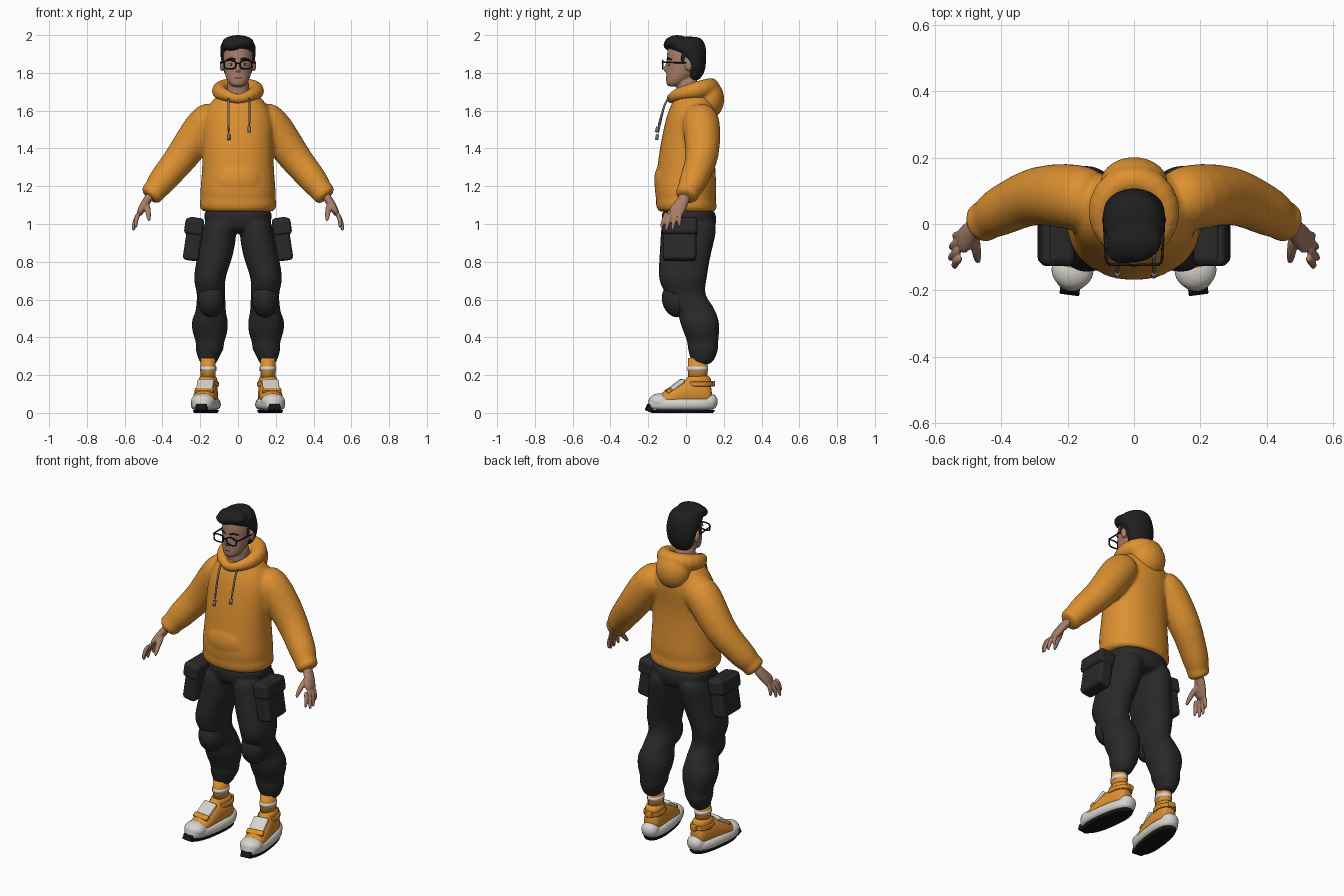
import bpy, bmesh, math
from mathutils import Matrix, Vector

cube = bpy.data.objects.get("Cube")
if cube:
    bpy.data.objects.remove(cube, do_unlink=True)


def material(name, r, g, b):
    mat = bpy.data.materials.new(name)
    mat.use_nodes = True
    mat.diffuse_color = (r, g, b, 1)
    bsdf = mat.node_tree.nodes["Principled BSDF"]
    bsdf.inputs["Base Color"].default_value = (r, g, b, 1)
    bsdf.inputs["Roughness"].default_value = .8
    return mat


ORANGE = material("orange cloth", .72, .28, .03)
CLOTH = material("black cloth", .022, .022, .023)
HAIR = material("dark hair", .014, .014, .015)
SKIN = material("skin", .40, .21, .145)
LIP = material("lip", .27, .11, .085)
WHITE = material("off white", .68, .65, .61)
RUBBER = material("black rubber", .008, .008, .008)
CORD = material("grey cord", .2, .19, .18)


def bridge(bm, rings, closed=False):
    """Skin a list of vertex rings with quads and cap the open ends."""
    pairs = list(zip(rings, rings[1:]))
    if closed:
        pairs.append((rings[-1], rings[0]))
    for low, high in pairs:
        for i in range(len(low)):
            j = (i + 1) % len(low)
            bm.faces.new((low[i], low[j], high[j], high[i]))
    if not closed:
        bm.faces.new(rings[0][::-1])
        bm.faces.new(rings[-1])


def stack(bm, rows, axis="z", power=2.0, sides=20):
    """Loft of ovals: (position, centre u, centre v, radius u, radius v)."""
    rings = []
    for pos, cu, cv, ru, rv in rows:
        ring = []
        for i in range(sides):
            a = math.tau * i / sides
            c, s = math.cos(a), math.sin(a)
            u = cu + ru * math.copysign(abs(c) ** (2 / power), c)
            v = cv + rv * math.copysign(abs(s) ** (2 / power), s)
            ring.append(bm.verts.new((u, v, pos) if axis == "z" else (u, pos, v)))
        rings.append(ring)
    bridge(bm, rings)


def tube(bm, points, radii, ref="Y", closed=False, sides=10):
    """Tube along points; radii holds one radius or a pair per point."""
    points = [Vector(p) for p in points]
    up = Vector((0, 1, 0)) if ref == "Y" else Vector((0, 0, 1))
    n, rings = len(points), []
    for k, p in enumerate(points):
        after = points[(k + 1) % n] if closed else points[min(k + 1, n - 1)]
        before = points[k - 1] if closed else points[max(k - 1, 0)]
        t = (after - before).normalized()
        a = t.cross(up).normalized()
        b = t.cross(a)
        r = radii[k] if isinstance(radii, (list, tuple)) else radii
        ra, rb = r if isinstance(r, tuple) else (r, r)
        angles = [math.tau * i / sides for i in range(sides)]
        rings.append([bm.verts.new(p + a * ra * math.cos(w) + b * rb * math.sin(w)) for w in angles])
    bridge(bm, rings, closed)


def placed(centre, size, tilt=0, axis="X"):
    return Matrix.Translation(centre) @ Matrix.Rotation(tilt, 4, axis) @ Matrix.Diagonal((*size, 1))


def ball(bm, centre, size, tilt=0, axis="X"):
    bmesh.ops.create_uvsphere(bm, u_segments=20, v_segments=12, radius=1, matrix=placed(centre, size, tilt, axis))


def box(bm, centre, size, tilt=0, axis="X"):
    bmesh.ops.create_cube(bm, size=1, matrix=placed(centre, size, tilt, axis))


def finish(name, bm, mat, mirror=False, sub=0, voxel=0, relax=4, bevel=0, matrix=None):
    if matrix:
        bm.transform(matrix)
    bmesh.ops.recalc_face_normals(bm, faces=bm.faces)
    mesh = bpy.data.meshes.new(name)
    bm.to_mesh(mesh)
    bm.free()
    mesh.materials.append(mat)
    for poly in mesh.polygons:
        poly.use_smooth = True
    obj = bpy.data.objects.new(name, mesh)
    bpy.context.collection.objects.link(obj)
    if mirror:
        obj.modifiers.new("mirror", "MIRROR").use_mirror_merge = False
    if bevel:
        mod = obj.modifiers.new("bevel", "BEVEL")
        mod.width, mod.segments, mod.harden_normals = bevel, 3, True
    if sub:
        mod = obj.modifiers.new("subdivide", "SUBSURF")
        mod.levels = mod.render_levels = sub
    if voxel:
        mod = obj.modifiers.new("blend", "REMESH")
        mod.mode, mod.voxel_size, mod.use_smooth_shade = "VOXEL", voxel, True
        mod = obj.modifiers.new("relax", "SMOOTH")
        mod.factor, mod.iterations = .5, relax
    return obj


# Hoodie: torso, front pouch and both sleeves blended together
bm = bmesh.new()
stack(bm, [(1.06, 0, .005, .185, .145), (1.075, 0, .005, .2, .158), (1.11, 0, 0, .208, .163),
           (1.13, 0, 0, .197, .156), (1.17, 0, -.003, .203, .167), (1.26, 0, 0, .192, .158),
           (1.4, 0, .005, .187, .145), (1.5, 0, .02, .19, .14), (1.58, 0, .035, .185, .137),
           (1.64, 0, .04, .15, .115), (1.68, 0, .035, .11, .09), (1.7, 0, .03, .08, .07)], power=2.2, sides=28)
ball(bm, (0, -.125, 1.23), (.12, .045, .09))
for s in (-1, 1):
    path = [(.1, .07, 1.57), (.15, .075, 1.555), (.2, .085, 1.5), (.295, .09, 1.355), (.36, .06, 1.28),
            (.42, .03, 1.205), (.438, .015, 1.18), (.455, .007, 1.16), (.475, 0, 1.138)]
    tube(bm, [(x * s, y, z) for x, y, z in path], [.085, .102, .102, .09, .08, .075, .06, .066, .058], sides=16)
finish("hoodie", bm, ORANGE, sub=1, voxel=.01, relax=5)

# Lowered hood: thick rim around the neck with a hanging pouch
bm = bmesh.new()
half = [(.06, -.065, 1.68), (.1, -.01, 1.695), (.1, .06, 1.71), (.06, .12, 1.722)]
rim = [(0, -.085, 1.655)] + half + [(0, .14, 1.725)] + [(-x, y, z) for x, y, z in half[::-1]]
thick = [.032, .04, .05, .052]
tube(bm, rim, [.026] + thick + [.052] + thick[::-1], ref="Z", closed=True)
ball(bm, (0, .122, 1.66), (.105, .082, .105))
finish("hood", bm, ORANGE, sub=1, voxel=.008, relax=3)

# Drawstrings
bm, tips = bmesh.new(), bmesh.new()
for x, low in ((-.05, 1.47), (.06, 1.51)):
    tube(bm, [(x, -.09, 1.67), (x, -.112, 1.64), (x, -.128, 1.58), (x, -.15, low)], .006)
    tube(tips, [(x, -.15, low + .005), (x, -.156, low - .025)], .009)
finish("drawstrings", bm, CORD, sub=1)
finish("drawstring_tips", tips, CORD)

# Trousers: hips and baggy legs
bm = bmesh.new()
stack(bm, [(.95, 0, .02, .1, .11), (.98, 0, .018, .165, .14), (1.04, 0, .017, .185, .147),
           (1.09, 0, .01, .18, .14)], power=2.3, sides=28)
for s in (-1, 1):
    rows = [(.25, .157, .083, .045, .052), (.3, .157, .09, .056, .07), (.34, .15, .09, .08, .083),
            (.37, .148, .09, .07, .08), (.42, .148, .083, .095, .094), (.49, .15, .07, .1, .108),
            (.53, .145, .06, .08, .1), (.57, .143, .035, .08, .108), (.62, .142, 0, .073, .1),
            (.67, .148, -.015, .08, .118), (.72, .152, -.018, .085, .131), (.8, .128, -.01, .094, .134),
            (.9, .107, .005, .096, .143), (.97, .098, .015, .09, .15), (1.04, .09, .017, .08, .14)]
    stack(bm, [(z, x * s, y, rx, ry) for z, x, y, rx, ry in rows], power=2.2)
finish("trousers", bm, CLOTH, sub=1, voxel=.01, relax=2)

# Knee pads and cargo pockets
bm = bmesh.new()
ball(bm, (.142, -.052, .6), (.069, .075, .095), .2)
finish("knee_pads", bm, CLOTH, mirror=True)
bm = bmesh.new()
box(bm, (.235, -.033, .92), (.085, .175, .23), -.15, "Y")
box(bm, (.232, -.033, .985), (.1, .188, .09), -.15, "Y")
finish("cargo_pockets", bm, CLOTH, mirror=True, bevel=.02)

# Hands: palm, four fingers and thumb
bm = bmesh.new()
tube(bm, [(.455, 0, 1.165), (.485, -.015, 1.12), (.51, -.045, 1.08), (.527, -.062, 1.045)],
     [(.026, .032), (.024, .034), (.022, .045), (.015, .042)])
for y, tip in ((-.1, (.54, -.132, .975)), (-.075, (.555, -.108, .958)),
               (-.05, (.552, -.073, .96)), (-.03, (.538, -.035, .98))):
    root = Vector((.522, y, 1.065))
    middle = root.lerp(Vector(tip), .5) + Vector((.012, -.004, 0))
    tube(bm, [root, middle, tip], [.014, .0125, .009])
tube(bm, [(.485, -.025, 1.11), (.475, -.085, 1.065), (.47, -.12, 1.01)], [.02, .016, .01])
finish("hands", bm, SKIN, mirror=True, sub=1, voxel=.005, relax=2)

# Head, neck, nose and ears
bm = bmesh.new()
stack(bm, [(1.725, 0, -.07, .03, .03), (1.75, 0, -.053, .055, .054), (1.79, 0, -.023, .071, .083),
           (1.85, 0, -.005, .08, .099), (1.9, 0, -.002, .083, .101), (1.95, 0, 0, .075, .095),
           (1.985, 0, 0, .045, .06)])
tube(bm, [(0, .025, 1.6), (0, .01, 1.7), (0, 0, 1.8)], [.066, .06, .06], sides=16)
tube(bm, [(0, -.09, 1.865), (0, -.102, 1.84), (0, -.111, 1.818), (0, -.1, 1.805)], [.008, .01, .015, .012])
for s in (-1, 1):
    ball(bm, (.085 * s, .012, 1.84), (.012, .02, .032), .2)
finish("head", bm, SKIN, sub=1, voxel=.005, relax=3)

# Hair: cropped back and sides with a raised fringe
bm = bmesh.new()
stack(bm, [(1.755, 0, .045, .05, .022), (1.8, 0, .05, .077, .05), (1.85, 0, .05, .089, .057),
           (1.895, 0, .035, .095, .074), (1.925, 0, .004, .097, .104), (1.955, 0, -.004, .092, .106),
           (1.982, 0, .005, .068, .08), (1.993, 0, .01, .035, .045)])
ball(bm, (0, -.052, 1.962), (.085, .065, .038), .1)
ball(bm, (-.03, -.08, 1.948), (.055, .04, .032))
for s in (-1, 1):
    box(bm, (.079 * s, -.018, 1.875), (.018, .026, .07))
finish("hair", bm, HAIR, sub=1, voxel=.006, relax=2)

# Eyes, brows and mouth
bm, pupil, brow, mouth = (bmesh.new() for _ in range(4))
ball(bm, (.035, -.085, 1.845), (.014, .009, .007))
ball(pupil, (.035, -.09, 1.845), (.0065, .006, .0065))
tube(brow, [(.014, -.1, 1.872), (.035, -.094, 1.877), (.06, -.076, 1.87)], [.004, .005, .003], ref="Z")
ball(mouth, (0, -.099, 1.772), (.022, .007, .005))
finish("eyes", bm, WHITE, mirror=True)
finish("pupils", pupil, RUBBER, mirror=True)
finish("brows", brow, HAIR, mirror=True)
finish("mouth", mouth, LIP)

# Glasses: rounded rims, bridge and temples
bm = bmesh.new()
loop = []
for i in range(24):
    c, s = math.cos(math.tau * i / 24), math.sin(math.tau * i / 24)
    loop.append((.043 + .031 * math.copysign(abs(c) ** .6, c), -.123, 1.844 + .022 * math.copysign(abs(s) ** .6, s)))
tube(bm, loop, .004, closed=True, sides=8)
tube(bm, [(0, -.126, 1.852), (.013, -.123, 1.85)], .004, ref="Z")
tube(bm, [(.072, -.124, 1.855), (.084, -.112, 1.856), (.091, .015, 1.853)], .004, ref="Z")
finish("glasses", bm, RUBBER, mirror=True)

# Socks with a pale stripe
for name, mat, low, high, grow in (("socks", ORANGE, .17, .29, 0), ("sock_stripes", WHITE, .222, .245, .003)):
    bm = bmesh.new()
    stack(bm, [(z, .158, .062, .04 + grow, .052 + grow) for z in (low, high)])
    finish(name, bm, mat, mirror=True)

# Shoes, built straight and then turned slightly outwards
turn = Matrix.Translation((.157, .08, 0)) @ Matrix.Rotation(.13, 4, "Z") @ Matrix.Translation((0, -.08, 0))


def shoe_part(name, bm, mat, **options):
    finish(name, bm, mat, mirror=True, matrix=turn, **options)


bm = bmesh.new()
stack(bm, [(-.17, 0, .06, .04, .025), (-.13, 0, .065, .06, .04), (-.08, 0, .08, .062, .058),
           (-.02, 0, .095, .06, .08), (.03, 0, .1, .056, .09), (.1, 0, .1, .053, .08),
           (.14, 0, .095, .038, .055)], axis="y")
stack(bm, [(.1, 0, .07, .052, .068), (.16, 0, .067, .05, .068), (.205, 0, .067, .053, .07)])
finish_voxel = dict(sub=1, voxel=.007, relax=2)
shoe_part("shoe_uppers", bm, ORANGE, **finish_voxel)

bm = bmesh.new()
stack(bm, [(.012, 0, -.02, .06, .17), (.028, 0, -.022, .074, .186), (.05, 0, -.022, .077, .188),
           (.07, 0, -.02, .068, .176), (.078, 0, -.02, .055, .16)], power=2.5)
ball(bm, (0, -.14, .062), (.066, .062, .042))
ball(bm, (0, .125, .06), (.052, .045, .045))
shoe_part("shoe_soles", bm, WHITE, **finish_voxel)

bm = bmesh.new()
stack(bm, [(0, 0, -.02, .058, .165), (.016, 0, -.02, .064, .175)], power=2.5)
box(bm, (0, -.195, .025), (.06, .035, .035), -.4)
shoe_part("outsoles", bm, RUBBER, bevel=.004)

bm = bmesh.new()
box(bm, (0, -.05, .147), (.088, .088, .024), .65)
shoe_part("instep_pads", bm, WHITE, bevel=.01)

# Ankle strap with heel tab, and a strap over the toes
bm = bmesh.new()
stack(bm, [(.14, 0, .07, .058, .076), (.165, 0, .07, .058, .076)])
box(bm, (0, .14, .155), (.04, .025, .03))
box(bm, (0, -.095, .117), (.1, .03, .02), .6)
shoe_part("shoe_straps", bm, ORANGE, bevel=.005)
